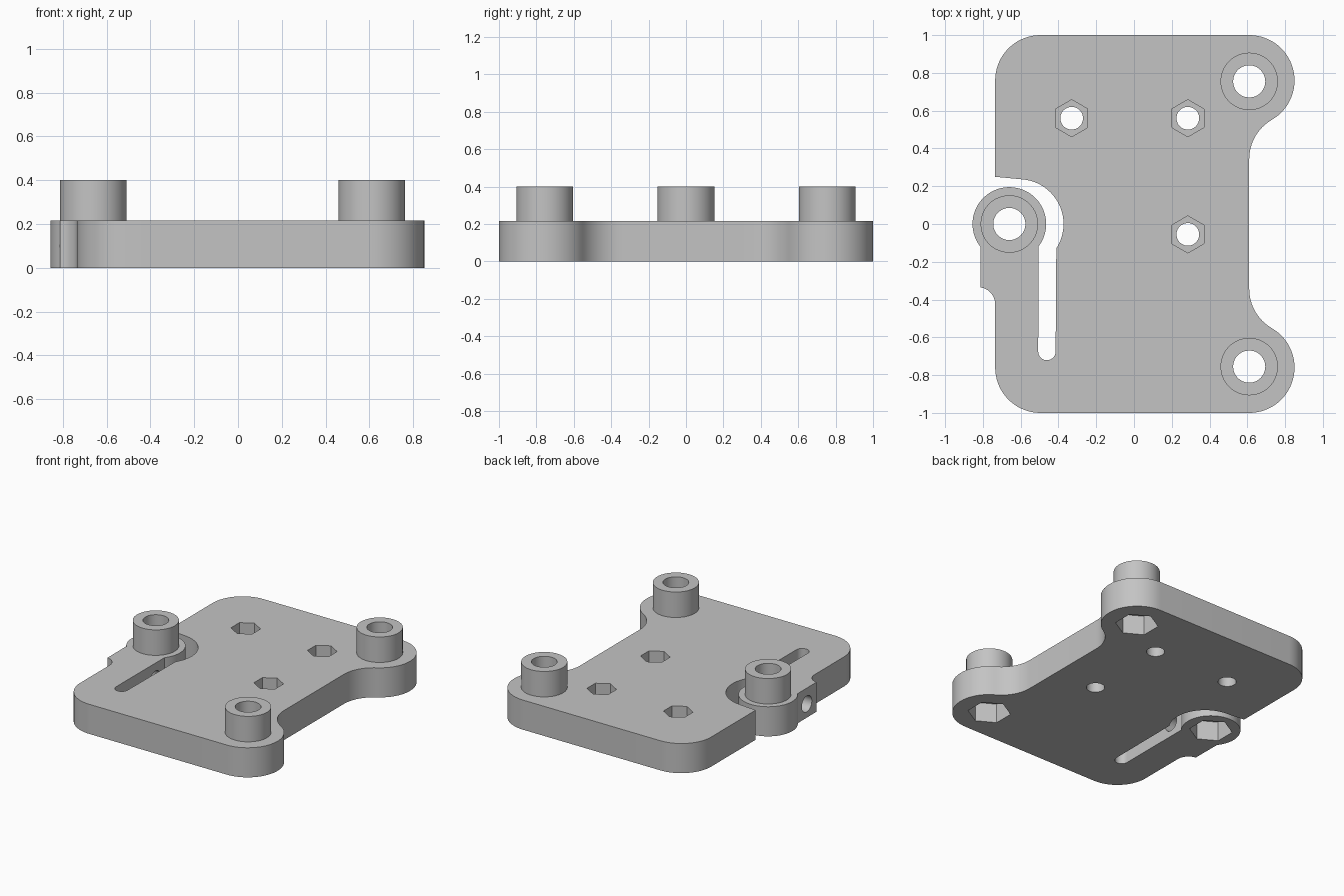
import bpy
import bmesh
from math import sin, cos, pi, radians
from mathutils import Matrix, Vector

cube = bpy.data.objects.get("Cube")
if cube:
    bpy.data.objects.remove(cube, do_unlink=True)

THICK, BOSS_TOP = 0.215, 0.40
BOSSES = [(0.61, 0.755), (0.61, -0.755), (-0.66, 0.0)]
NUTS = [(-0.33, 0.56), (0.285, 0.56), (0.285, -0.055)]

grey = bpy.data.materials.new("plain_grey")
grey.use_nodes = True
grey.diffuse_color = (0.55, 0.55, 0.55, 1)
grey.node_tree.nodes["Principled BSDF"].inputs["Base Color"].default_value = grey.diffuse_color


def make_object(name, bm):
    bmesh.ops.recalc_face_normals(bm, faces=bm.faces)
    mesh = bpy.data.meshes.new(name)
    bm.to_mesh(mesh)
    bm.free()
    mesh.materials.append(grey)
    obj = bpy.data.objects.new(name, mesh)
    bpy.context.collection.objects.link(obj)
    return obj


def arc(cx, cy, r, start, end):
    n = max(4, round(abs(end - start) / 5))
    angles = [radians(start + (end - start) * i / n) for i in range(n + 1)]
    return [(cx + r * cos(a), cy + r * sin(a)) for a in angles]


def prism(name, outline, z0, z1):
    bm = bmesh.new()
    face = bm.faces.new([bm.verts.new((x, y, z0)) for x, y in outline])
    ext = bmesh.ops.extrude_face_region(bm, geom=[face])
    top = [v for v in ext["geom"] if isinstance(v, bmesh.types.BMVert)]
    bmesh.ops.translate(bm, verts=top, vec=Vector((0, 0, z1 - z0)))
    return make_object(name, bm)


def disc(x, y, r, sides=64):
    # first corner points along +y
    return [(x + r * sin(2 * pi * i / sides), y + r * cos(2 * pi * i / sides))
            for i in range(sides)]


def cut(obj, cutters):
    bpy.context.view_layer.objects.active = obj
    for c in cutters:
        c.hide_render = True
        mod = obj.modifiers.new("cut", "BOOLEAN")
        mod.operation, mod.solver, mod.object = "DIFFERENCE", "EXACT", c
        bpy.ops.object.modifier_apply(modifier=mod.name)


# Plate outline, counter-clockwise: right side with two ears
ear = arc(0.61, -0.76, 0.24, -90, 60) + arc(0.85, -0.344, 0.24, 240, 180)[1:]
outline = ear + [(x, -y) for x, y in reversed(ear)]
# back left corner and the gap around the flexible arm
outline += arc(-0.495, 0.76, 0.24, 90, 180) + [(-0.735, 0.25)]
outline += arc(-0.61, 0.0, 0.237, 85, -33)
outline += arc(-0.461, -0.675, 0.046, 0, -180)
# arm with its round pad, then the step and front left corner
outline += arc(-0.66, 0.0, 0.195, -38, 218)
outline += arc(-0.825, -0.425, 0.09, 82, 0)
outline += arc(-0.495, -0.76, 0.24, 180, 270)

plate = prism("plate", outline, 0, THICK)
bosses = [prism("boss", disc(x, y, 0.152), THICK - 0.02, BOSS_TOP) for x, y in BOSSES]

# Bolt holes with hexagonal pockets underneath, nut holes with pockets on top
cutters = []
for (x, y), boss in zip(BOSSES, bosses):
    hole = prism("bolt_hole_cutter", disc(x, y, 0.085), -0.1, 0.5)
    cut(boss, [hole])
    cutters += [hole, prism("bolt_pocket_cutter", disc(x, y, 0.142, 6), -0.1, 0.14)]
for x, y in NUTS:
    cutters += [prism("nut_hole_cutter", disc(x, y, 0.06), -0.1, 0.3),
                prism("nut_pocket_cutter", disc(x, y, 0.098, 6), 0.115, 0.3)]

# Sideways screw hole through the arm
side = prism("side_hole_cutter", disc(0, 0, 0.058), -0.9, -0.46)
side.data.transform(Matrix.Translation((0, -0.225, 0.1)) @ Matrix.Rotation(pi / 2, 4, "Y"))
cutters.append(side)

cut(plate, cutters)
for c in cutters:
    bpy.data.objects.remove(c, do_unlink=True)

# Smooth round walls, sharp edges elsewhere
bpy.ops.object.select_all(action="DESELECT")
for obj in [plate] + bosses:
    obj.select_set(True)
bpy.context.view_layer.objects.active = plate
bpy.ops.object.shade_smooth_by_angle(angle=radians(25))
